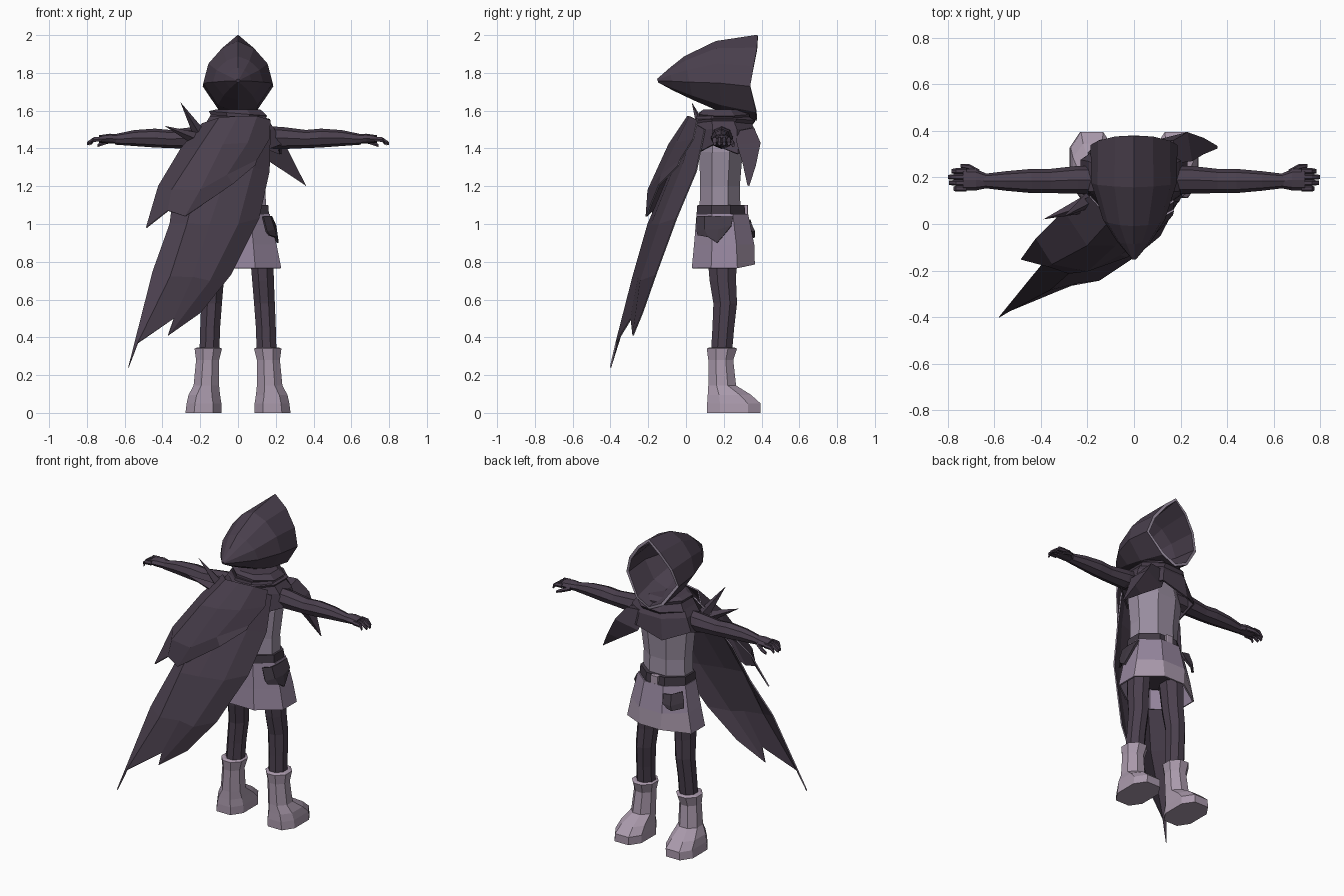
import bpy
from math import cos, sin, pi
from mathutils import Vector

cube = bpy.data.objects.get("Cube")
if cube:
    bpy.data.objects.remove(cube, do_unlink=True)


def material(name, rgb):
    m = bpy.data.materials.new(name)
    m.use_nodes = True
    color = (*rgb, 1)
    m.diffuse_color = color
    bsdf = m.node_tree.nodes["Principled BSDF"]
    bsdf.inputs["Base Color"].default_value = color
    bsdf.inputs["Roughness"].default_value = 0.9
    return m


DARK = material("dark plum cloth", (0.068, 0.05, 0.074))
LEATHER = material("dark leather", (0.055, 0.043, 0.06))
TUNIC = material("grey lavender", (0.33, 0.275, 0.36))
SKIRT = material("muted violet", (0.30, 0.235, 0.335))
BOOT = material("pale mauve", (0.40, 0.32, 0.41))


def mesh(name, verts, faces, mat):
    me = bpy.data.meshes.new(name)
    me.from_pydata(verts, [], faces)
    me.materials.append(mat)
    ob = bpy.data.objects.new(name, me)
    bpy.context.collection.objects.link(ob)
    return ob


def loft(name, rings, mat, caps=(True, True), closed=True):
    """Skin a list of equal-length point rings."""
    n = len(rings[0])
    verts = [p for r in rings for p in r]
    faces = []
    for i in range(len(rings) - 1):
        for j in range(n if closed else n - 1):
            a, b = i * n + j, i * n + (j + 1) % n
            faces.append((a, b, b + n, a + n))
    if caps[0]:
        faces.append(tuple(reversed(range(n))))
    if caps[1]:
        faces.append(tuple(range(len(verts) - n, len(verts))))
    return mesh(name, verts, faces, mat)


def box_ring(x0, x1, y0, y1, z, c=0.3, tilt=0):
    """Eight-sided ring: a rectangle with cut corners, tilted along x."""
    a, b = (x1 - x0) * c, (y1 - y0) * c
    flat = [(x0 + a, y0), (x1 - a, y0), (x1, y0 + b), (x1, y1 - b),
            (x1 - a, y1), (x0 + a, y1), (x0, y1 - b), (x0, y0 + b)]
    return [(x, y, z + tilt * x) for x, y in flat]


def tube_x(name, path, mat, n=8):
    """Limb along x: each step is x, y, z, half width, half height."""
    rings = [[(x, y + w * cos(2 * pi * k / n), z + h * sin(2 * pi * k / n))
              for k in range(n)] for x, y, z, w, h in path]
    return loft(name, rings, mat)


def mirror(ob):
    ob.modifiers.new("mirror", "MIRROR")


def thicken(ob, t, rim):
    ob.data.materials.append(rim)
    m = ob.modifiers.new("thickness", "SOLIDIFY")
    m.thickness, m.offset, m.material_offset_rim = t, 0, 1


def spike(name, base, tip, r, mat):
    base, tip = Vector(base), Vector(tip)
    d = (tip - base).normalized()
    u = d.cross(Vector((0, 1, 0))).normalized()
    v = d.cross(u)
    verts = [base + (u * cos(k * pi / 2) + v * sin(k * pi / 2)) * r for k in range(4)] + [tip]
    mesh(name, verts, [(3, 2, 1, 0)] + [(k, (k + 1) % 4, 4) for k in range(4)], mat)


# Torso, belt and skirt
loft("torso", [box_ring(-.15, .15, .07, .29, 1.02), box_ring(-.145, .145, .075, .285, 1.2),
               box_ring(-.165, .165, .07, .3, 1.38), box_ring(-.15, .15, .09, .28, 1.48)], TUNIC)
loft("belt", [box_ring(-.165, .165, .055, .315, 1.04), box_ring(-.16, .16, .06, .31, 1.1)], LEATHER)
loft("buckle", [box_ring(-.025, .025, .3, .328, z, .1) for z in (1.045, 1.1)], BOOT)
hem = box_ring(-.22, .22, .04, .365, .765)
hem[4], hem[5] = (.07, .355, .785), (-.07, .355, .785)
skirt = loft("skirt", [box_ring(-.16, .16, .065, .32, 1.05),
                       box_ring(-.195, .195, .052, .352, .89), hem], SKIRT, (False, False))
skirt.data.materials.append(BOOT)
for f in skirt.data.polygons:
    f.material_index = int(f.center.z < .86 and f.center.y > .22)
skirt.modifiers.new("thickness", "SOLIDIFY").thickness = .01
loft("hips", [box_ring(-.17, .17, .08, .29, .87), box_ring(-.14, .14, .09, .28, 1.03)], DARK)

# Pouch under the belt and the folded cloth at the side
pouch = loft("pouch", [[(-.08, .335, 1.01), (-.13, .335, 1.02), (-.175, .285, 1.03)],
                       [(-.085, .358, .96), (-.14, .355, .955), (-.192, .295, .97)],
                       [(-.12, .358, .935), (-.145, .355, .925), (-.195, .3, .935)]],
             LEATHER, (False, False), False)
thicken(pouch, .015, LEATHER)
cloth = loft("side_cloth", [[(.13, .06, 1.04), (.168, .1, 1.04), (.175, .17, 1.04), (.168, .25, 1.04)],
                            [(.15, .06, .96), (.19, .1, .97), (.2, .17, .97), (.197, .24, .99)],
                            [(.165, .065, .94), (.199, .12, .93), (.21, .165, .9), (.204, .2, .94)]],
             LEATHER, (False, False), False)
thicken(cloth, .012, LEATHER)

# Legs and boots
mirror(loft("legs", [box_ring(.1, .205, .13, .24, .28), box_ring(.095, .2, .14, .255, .45),
                     box_ring(.085, .195, .145, .27, .58), box_ring(.075, .19, .125, .265, .7),
                     box_ring(.06, .185, .11, .27, .88)], DARK))
mirror(loft("boots", [box_ring(.088, .278, .112, .395, 0, .24),
                      box_ring(.088, .272, .112, .395, .05, .24),
                      box_ring(.095, .262, .115, .345, .095, .26),
                      box_ring(.1, .235, .118, .265, .145),
                      box_ring(.1, .222, .118, .25, .28),
                      box_ring(.085, .23, .11, .27, .34),
                      box_ring(.1, .215, .125, .255, .347)], BOOT))

# Arms and hands
mirror(tube_x("arms", [(.12, .19, 1.46, .06, .06), (.24, .19, 1.455, .06, .058),
                       (.36, .185, 1.45, .052, .048), (.44, .185, 1.455, .052, .05),
                       (.55, .185, 1.455, .042, .042), (.65, .185, 1.448, .03, .028)], DARK))
mirror(tube_x("palms", [(.63, .185, 1.45, .03, .026), (.68, .19, 1.452, .046, .026),
                        (.735, .19, 1.45, .046, .02)], DARK))
for k, (y, reach) in enumerate([(.152, .775), (.177, .795), (.202, .8), (.227, .785)]):
    mirror(tube_x(f"finger_{k + 1}", [(.72, y, 1.45, .013, .015), (.765, y, 1.447, .013, .014),
                                      (reach, y, 1.425, .009, .01)], DARK, 6))
mirror(tube_x("thumbs", [(.665, .22, 1.445, .015, .015), (.71, .245, 1.43, .013, .013),
                         (.745, .25, 1.415, .008, .009)], DARK, 6))

# Hood, open at the face and drawn to a point behind
ROUND = [(0, 1), (.45, .9), (.85, .68), (1, .41), (.58, .1), (0, 0)]
DIAMOND = [(0, 1), (.42, .85), (.82, .63), (1, .4), (.5, .1), (0, 0)]


def hood_ring(profile, width, y_top, z_top, y_low, z_low, dent=0):
    side = [(width * w, y_low + (y_top - y_low) * h - dent * w ** 3, z_low + (z_top - z_low) * h)
            for w, h in profile]
    return side + [(-x, y, z) for x, y, z in side[-2:0:-1]]


hood = loft("hood", [hood_ring(ROUND, .006, -.145, 1.765, -.14, 1.755),
                     hood_ring(ROUND, .065, -.08, 1.82, -.065, 1.715),
                     hood_ring(ROUND, .125, -.005, 1.88, .04, 1.665),
                     hood_ring(ROUND, .175, .16, 1.96, .19, 1.6),
                     hood_ring(DIAMOND, .178, .38, 1.993, .375, 1.555, .037)], DARK, (True, False))
thicken(hood, .018, TUNIC)

# Scarf rolls and shoulder mantle
loft("scarf", [box_ring(-.14, .14, .05, .33, 1.5), box_ring(-.17, .17, .04, .365, 1.545, .3, .06),
               box_ring(-.145, .145, .07, .335, 1.57, .3, -.05),
               box_ring(-.155, .155, .07, .335, 1.585, .3, -.08),
               box_ring(-.12, .12, .09, .3, 1.605)], DARK)
edge = [(x, y, z - (.05 if k % 2 else 0)) for k, (x, y, z) in
        enumerate(box_ring(-.225, .225, .05, .37, 1.42))]
mantle = loft("mantle", [box_ring(-.14, .14, .06, .32, 1.57),
                         box_ring(-.19, .19, .05, .36, 1.5), edge], DARK, (False, False))
thicken(mantle, .01, DARK)

# Hanging point at the breast
loft("mantle_point", [[(.04, .34, 1.51), (.18, .26, 1.49), (.17, .36, 1.51)],
                      [(.09, .36, 1.38), (.25, .27, 1.42), (.23, .395, 1.43)],
                      [(.235, .345, 1.285), (.3, .3, 1.32), (.3, .37, 1.31)],
                      [(.355, .33, 1.205), (.36, .325, 1.205), (.36, .335, 1.2)]], DARK)

# Ragged cape in two layers
long_rows = [
    [(-.2, .1, 1.5), (-.1, .05, 1.52), (0, .04, 1.54), (.1, .05, 1.53), (.17, .1, 1.5)],
    [(-.33, 0, 1.25), (-.2, -.08, 1.28), (-.05, -.06, 1.3), (.08, -.02, 1.3), (.165, .055, 1.28)],
    [(-.36, -.13, 1), (-.27, -.2, 1), (-.15, -.18, 1), (0, -.14, 1), (.11, -.05, 1.03)],
    [(-.45, -.24, .75), (-.36, -.28, .72), (-.24, -.25, .72), (-.15, -.24, .7), (-.04, -.16, .73)],
    [(-.58, -.4, .24), (-.53, -.37, .37), (-.34, -.29, .5), (-.37, -.28, .41), (-.2, -.23, .53)]]
short_rows = [
    [(-.19, .12, 1.53), (-.1, .02, 1.56), (0, .01, 1.57), (.1, .02, 1.57), (.17, .06, 1.55)],
    [(-.3, .06, 1.4), (-.2, -.09, 1.41), (-.08, -.09, 1.42), (.05, -.05, 1.43), (.165, .04, 1.45)],
    [(-.42, -.06, 1.2), (-.35, -.17, 1.18), (-.2, -.2, 1.18), (-.06, -.13, 1.26), (.1, -.03, 1.34)],
    [(-.485, -.15, .98), (-.37, -.18, 1.07), (-.28, -.21, 1.04), (-.03, -.14, 1.21), (.09, -.04, 1.31)]]
for name, rows in (("long_cape", long_rows), ("short_cape", short_rows)):
    cape = loft(name, rows, DARK, (False, False), False)
    thicken(cape, .008, TUNIC)

# Shoulder spikes
spike("upper_spike", (-.2, .1, 1.47), (-.305, .03, 1.645), .035, DARK)
spike("lower_spike", (-.22, .08, 1.45), (-.39, .02, 1.52), .035, DARK)
